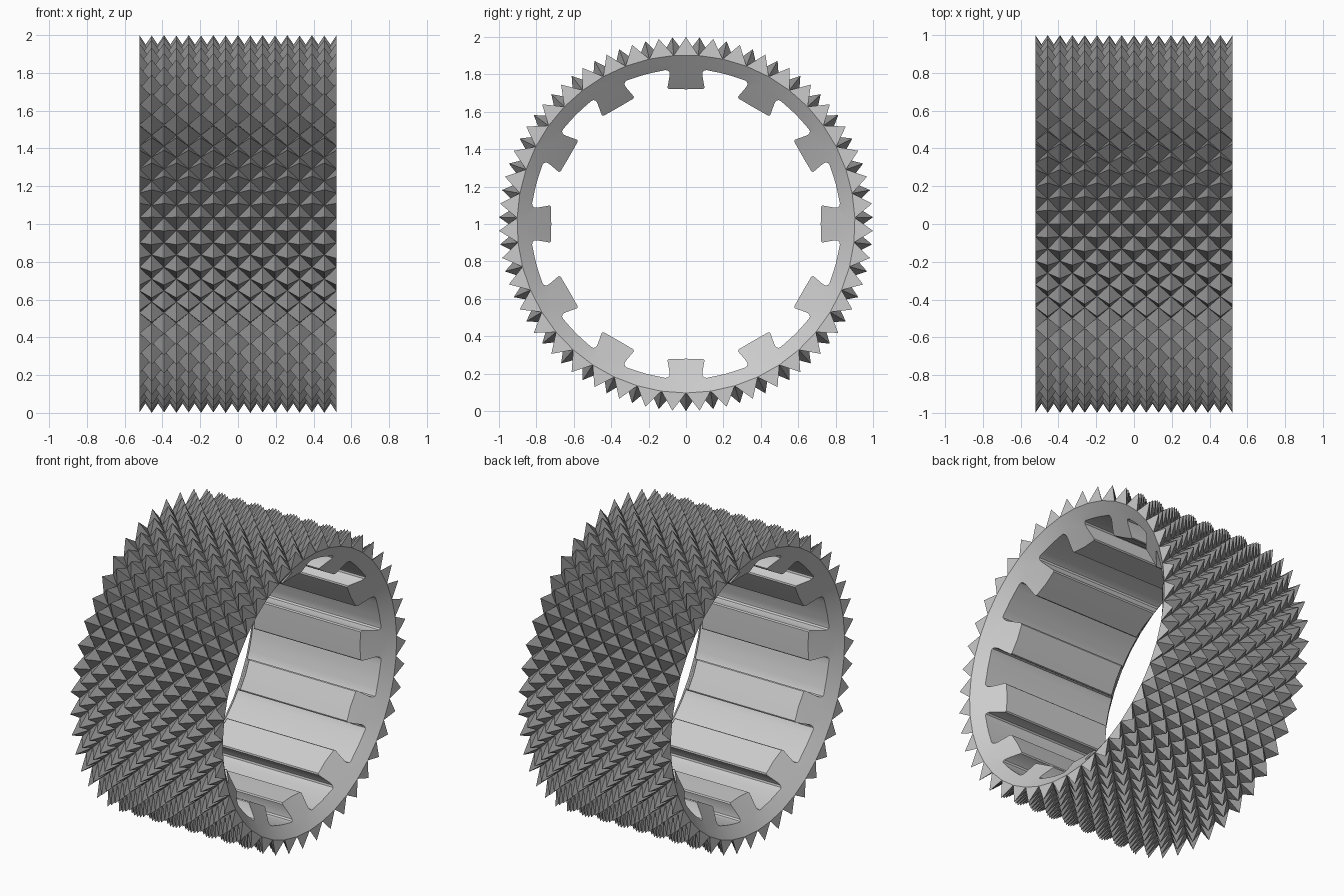
import bpy, bmesh
from math import pi, sin, cos, hypot, atan2

if "Cube" in bpy.data.objects:
    bpy.data.objects.remove(bpy.data.objects["Cube"])

HALF = 0.522          # half width along x
R_TIP, R_ROOT = 1.0, 0.903
R_SLOT, R_KEY = 0.828, 0.718
SINK = 0.76           # slope of the countersunk ends
ROWS, STEPS = 16, 86  # half-pitches across the width and around
KEYS = 12

bm = bmesh.new()


def point(x, r, a):
    return bm.verts.new((x, r * sin(a), 1 + r * cos(a)))


def sunk_point(s, r, a):
    return point(s * (HALF - SINK * (R_ROOT - r)), r, a)


def bridge(a, b):
    n = len(a)
    for k in range(n):
        bm.faces.new((a[k], a[(k + 1) % n], b[(k + 1) % n], b[k]))


def loop_edges(loop):
    out = []
    for k in range(len(loop)):
        pair = (loop[k], loop[(k + 1) % len(loop)])
        out.append(bm.edges.get(pair) or bm.edges.new(pair))
    return out


# Knurled outside: staggered four-sided spikes on a diamond lattice
grid = []
for i in range(ROWS + 1):
    x = -HALF + 2 * HALF * i / ROWS
    grid.append([point(x, R_TIP if (i + j) % 2 else R_ROOT, 2 * pi * (j + 1) / STEPS)
                 for j in range(STEPS)])
for i in range(ROWS):
    for j in range(STEPS):
        k = (j + 1) % STEPS
        a, b, c, d = grid[i][j], grid[i + 1][j], grid[i + 1][k], grid[i][k]
        tris = ((a, b, d), (b, c, d)) if (i + j) % 2 else ((a, b, c), (a, c, d))
        for t in tris:
            bm.faces.new(t).material_index = 1

# Inner profile: slightly dovetailed keys with filleted roots
side = [(0.092, R_KEY + 0.003), (0.099, R_KEY + 0.010), (0.087, 0.797),
        (0.089, 0.812), (0.098, 0.821), (0.112, 0.822)]
half = [(hypot(u, r), atan2(u, r)) for u, r in side]
end = half[-1][1]
gap = 2 * pi / KEYS - 2 * end
profile = []
for n in range(KEYS):
    base = 2 * pi * n / KEYS
    profile += [(r, base - a) for r, a in reversed(half)]
    profile.append((R_KEY + 0.002, base))
    profile += [(r, base + a) for r, a in half]
    profile += [(R_SLOT, base + end + gap * t / 6) for t in range(1, 6)]
bore = [[sunk_point(s, r, a) for r, a in profile] for s in (-1, 1)]
bridge(bore[0], bore[1])

# Countersunk ends inside the spike roots, and the flat cut spikes
for s, rim, inner in ((-1, grid[0], bore[0]), (1, grid[-1], bore[1])):
    roots = rim[0::2]
    n = len(roots)
    for k in range(n):
        bm.faces.new((roots[k], rim[2 * k + 1], roots[(k + 1) % n]))
    middle = [sunk_point(s, 0.86, 2 * pi * (2 * k + 1) / STEPS) for k in range(n)]
    bridge(roots, middle)
    bmesh.ops.triangle_fill(bm, use_beauty=True, normal=(s, 0, 0),
                            edges=loop_edges(middle) + loop_edges(inner))

bmesh.ops.recalc_face_normals(bm, faces=bm.faces[:])
mesh = bpy.data.meshes.new("knurled_ring")
bm.to_mesh(mesh)
bm.free()

# Plain grey body, darker knurling
for name, v in (("body_grey", 0.8), ("knurl_grey", 0.28)):
    mat = bpy.data.materials.new(name)
    mat.diffuse_color = (v, v, v, 1)
    mat.use_nodes = True
    mat.node_tree.nodes["Principled BSDF"].inputs["Base Color"].default_value = mat.diffuse_color
    mesh.materials.append(mat)

ring = bpy.data.objects.new("knurled_ring", mesh)
bpy.context.collection.objects.link(ring)
bpy.context.view_layer.objects.active = ring
ring.select_set(True)
bpy.ops.object.shade_smooth_by_angle(angle=0.5)
